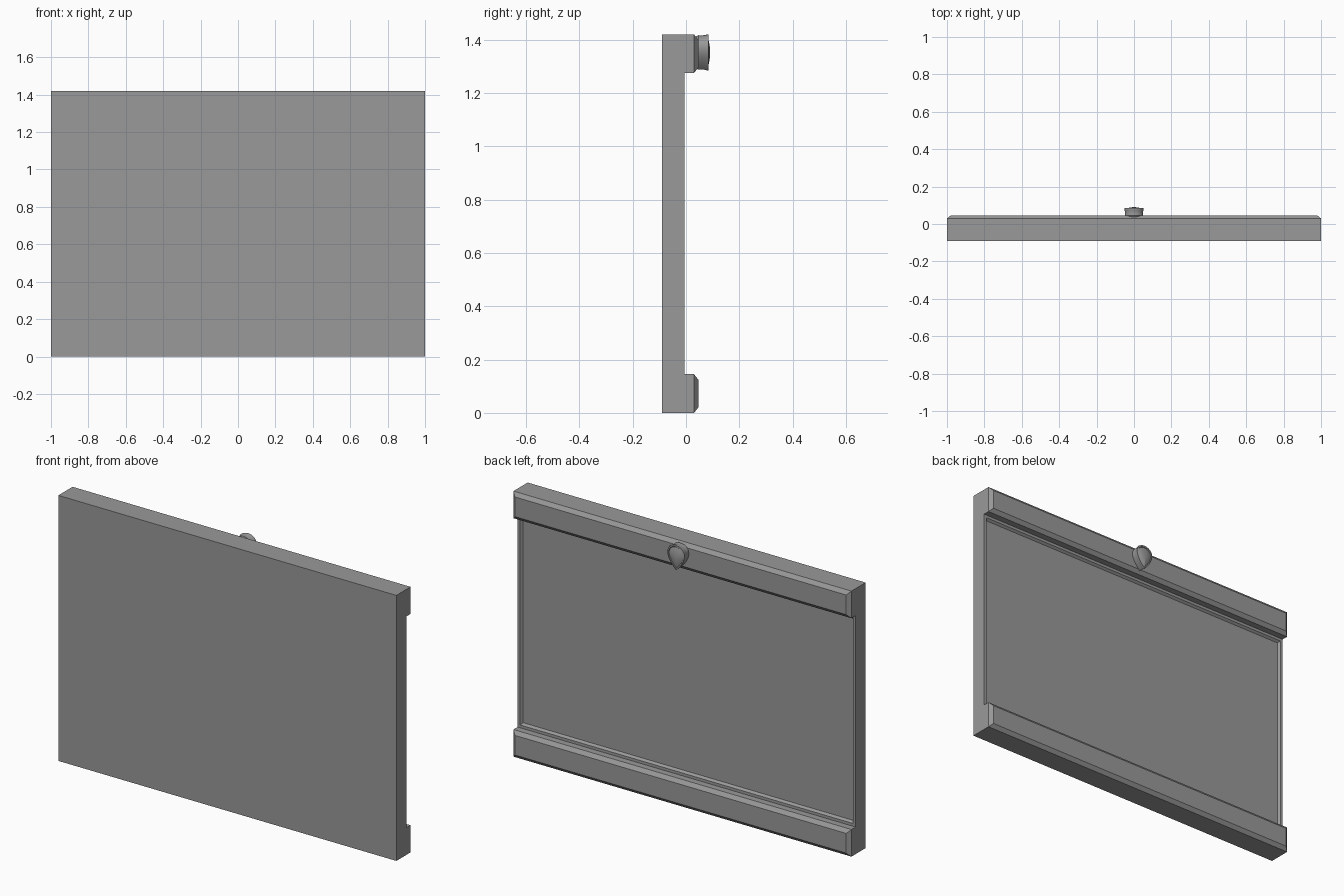
import bpy, bmesh, math

cube = bpy.data.objects.get("Cube")
if cube:
    bpy.data.objects.remove(cube, do_unlink=True)

grey = bpy.data.materials.new("mid grey")
grey.use_nodes = True
colour = (0.32, 0.32, 0.32, 1)
grey.diffuse_color = colour
grey.node_tree.nodes["Principled BSDF"].inputs["Base Color"].default_value = colour


def loft(name, rings):
    """Join outlines of equal point count and cap both ends."""
    bm = bmesh.new()
    loops = [[bm.verts.new(p) for p in ring] for ring in rings]
    n = len(loops[0])
    for a, b in zip(loops, loops[1:]):
        for i in range(n):
            j = (i + 1) % n
            bm.faces.new((a[i], a[j], b[j], b[i]))
    bm.faces.new(loops[0])
    bm.faces.new(loops[-1])
    bmesh.ops.recalc_face_normals(bm, faces=bm.faces)
    mesh = bpy.data.meshes.new(name)
    bm.to_mesh(mesh)
    bm.free()
    mesh.materials.append(grey)
    obj = bpy.data.objects.new(name, mesh)
    bpy.context.collection.objects.link(obj)
    return obj


def rectangle(y, low, high, inset=0):
    x = 1 - inset
    low, high = low + inset, high - inset
    return [(-x, y, low), (x, y, low), (x, y, high), (-x, y, high)]


HEIGHT, RAIL, BACK = 1.42, 0.145, -0.005

# Main slab, with a shallow stepped panel recessed between the rails
loft("panel", [
    rectangle(-0.09, 0, HEIGHT),
    rectangle(BACK, 0, HEIGHT),
    rectangle(BACK, RAIL, HEIGHT - RAIL, 0.015),
    rectangle(BACK - 0.012, RAIL, HEIGHT - RAIL, 0.025),
])

# Chamfered rails across the back
for name, low in (("bottom_rail", 0), ("top_rail", HEIGHT - RAIL)):
    loft(name, [
        rectangle(BACK, low, low + RAIL),
        rectangle(0.03, low, low + RAIL),
        rectangle(0.046, low, low + RAIL, 0.02),
    ])


# Teardrop knob with a waisted side, a rim and a domed face
def teardrop(y, scale):
    points = []
    for i in range(32):
        t = math.tau * i / 32
        x = 0.066 * math.sin(t) * math.sin(t / 2) ** 0.9
        points.append((x * scale, y, 1.352 - 0.068 * math.cos(t) * scale))
    return points


knob = loft("teardrop_knob", [teardrop(y, s) for y, s in (
    (0.036, 0.85), (0.046, 0.95), (0.06, 0.93), (0.074, 0.97), (0.08, 1),
    (0.085, 0.98), (0.085, 0.86), (0.082, 0.82),
    (0.086, 0.6), (0.089, 0.35), (0.09, 0.1))])
bpy.ops.object.select_all(action="DESELECT")
knob.select_set(True)
bpy.context.view_layer.objects.active = knob
bpy.ops.object.shade_smooth_by_angle(angle=math.radians(35))
